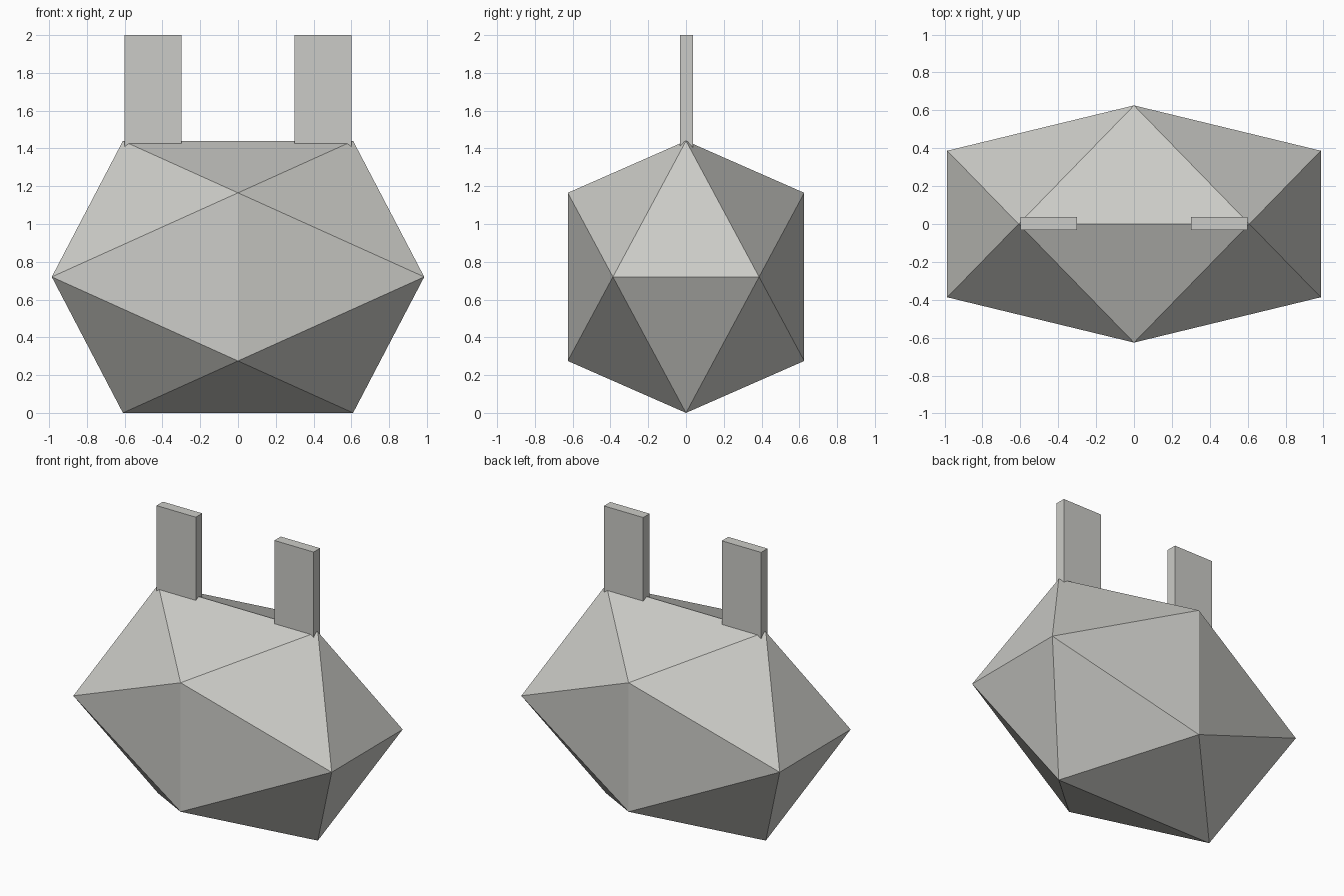
import bpy
import bmesh
from mathutils import Matrix, Vector

cube = bpy.data.objects.get("Cube")
if cube:
    bpy.data.objects.remove(cube, do_unlink=True)

# Single flat grey
grey = bpy.data.materials.new("light_grey")
grey.use_nodes = True
colour = (0.6, 0.6, 0.57, 1.0)
grey.diffuse_color = colour
grey.node_tree.nodes["Principled BSDF"].inputs["Base Color"].default_value = colour


def finish(name, bm):
    bmesh.ops.recalc_face_normals(bm, faces=bm.faces)
    mesh = bpy.data.meshes.new(name)
    bm.to_mesh(mesh)
    bm.free()
    mesh.materials.append(grey)
    obj = bpy.data.objects.new(name, mesh)
    bpy.context.collection.objects.link(obj)
    return obj


# Body: icosahedron stretched along each axis, resting on its lower edge
HALF = Vector((0.986, 0.626, 0.72))
INNER = (5 ** 0.5 - 1) / 2
bm = bmesh.new()
for s in (-1, 1):
    for t in (-1, 1):
        for corner in ((s * INNER, 0, t), (s, t * INNER, 0), (0, s, t * INNER)):
            bm.verts.new(corner)
bmesh.ops.convex_hull(bm, input=bm.verts)
bmesh.ops.scale(bm, vec=HALF, verts=bm.verts)
bmesh.ops.translate(bm, vec=(0, 0, HALF.z), verts=bm.verts)
finish("body", bm)

# Ears: thin upright slabs at both ends of the top ridge
EAR_SIZE = (0.30, 0.07, 0.60)
for side, name in ((1, "left_ear"), (-1, "right_ear")):
    bm = bmesh.new()
    bmesh.ops.create_cube(bm, size=1, matrix=Matrix.Diagonal((*EAR_SIZE, 1)))
    ear = finish(name, bm)
    ear.location = (side * 0.45, 0.003, 2 - EAR_SIZE[2] / 2)
